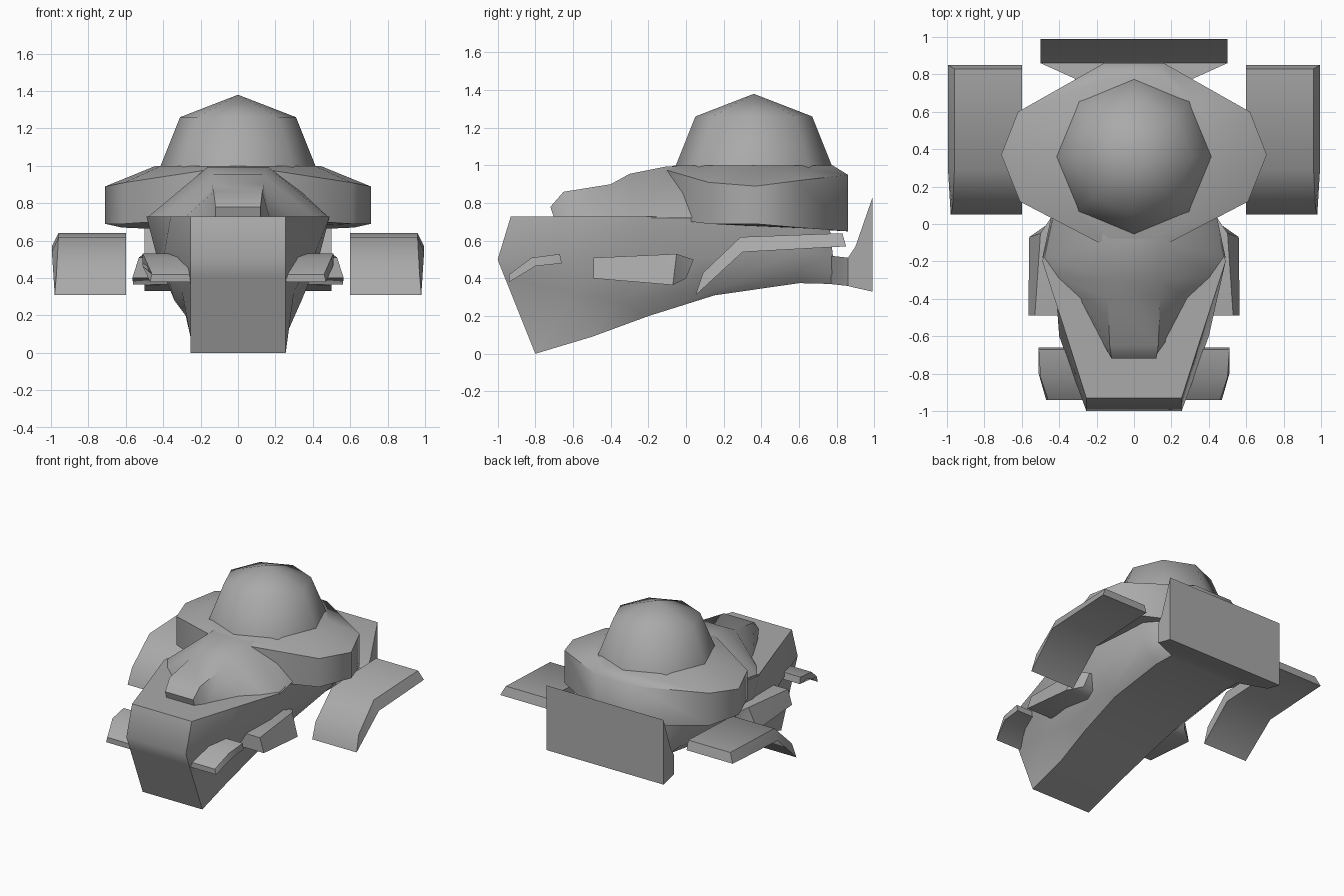
import bpy, bmesh, math
from mathutils import Vector

cube = bpy.data.objects.get("Cube")
if cube:
    bpy.data.objects.remove(cube, do_unlink=True)

grey = bpy.data.materials.new("plain_grey")
grey.use_nodes = True
COLOUR = (0.4, 0.4, 0.4, 1)
grey.diffuse_color = COLOUR
grey.node_tree.nodes["Principled BSDF"].inputs["Base Color"].default_value = COLOUR


def finish(name, bm, angle=50):
    bmesh.ops.recalc_face_normals(bm, faces=bm.faces)
    mesh = bpy.data.meshes.new(name)
    bm.to_mesh(mesh)
    bm.free()
    obj = bpy.data.objects.new(name, mesh)
    bpy.context.collection.objects.link(obj)
    mesh.materials.append(grey)
    bpy.ops.object.select_all(action='DESELECT')
    obj.select_set(True)
    bpy.context.view_layer.objects.active = obj
    bpy.ops.object.shade_smooth_by_angle(angle=math.radians(angle))
    return obj


def bridge(bm, a, b):
    n = len(a)
    for i in range(n):
        bm.faces.new((a[i], a[(i + 1) % n], b[(i + 1) % n], b[i]))


def mirrored_loft(name, sections, angle=50):
    """Skin half sections, listed bottom to top, mirrored across x = 0."""
    bm = bmesh.new()
    rings = []
    for half in sections:
        pts = list(half) + [(-x, y, z) for x, y, z in reversed(half)]
        rings.append([bm.verts.new(p) for p in pts])
    for a, b in zip(rings, rings[1:]):
        bridge(bm, a, b)
    for r in (rings[0], rings[-1]):
        for i in range(len(r) // 2 - 1):
            bm.faces.new((r[i], r[i + 1], r[-2 - i], r[-1 - i]))
    return finish(name, bm, angle)


def side_slab(name, profile, inner, angle=50):
    """Slab on each side; profile holds y, z and the outer x."""
    for side, s in (("left", 1), ("right", -1)):
        bm = bmesh.new()
        a = [bm.verts.new((s * inner, y, z)) for y, z, x in profile]
        b = [bm.verts.new((s * x, y, z)) for y, z, x in profile]
        bridge(bm, a, b)
        for ring in (a, b):
            bmesh.ops.triangulate(bm, faces=[bm.faces.new(ring)])
        finish(side + "_" + name, bm, angle)


# Wedge hull: keel, chine, waist and deck edge in each section
mirrored_loft("hull", [
    [(.255, -.8, 0), (.255, -.96, .4), (.255, -1, .5), (.255, -.93, .73)],
    [(.255, -.5, .09), (.3, -.6, .33), (.4, -.6, .5), (.36, -.6, .73)],
    [(.28, -.2, .2), (.34, -.37, .28), (.43, -.2, .5), (.49, -.2, .73)],
    [(.3, .15, .31), (.34, .15, .34), (.42, .05, .5), (.43, .05, .73)],
    [(.3, .6, .375), (.38, .6, .45), (.42, .6, .55), (.42, .6, .72)],
    [(.3, .8, .37), (.3, .8, .42), (.3, .78, .52), (.3, .76, .7)],
], 40)

# Sloping canopy on the deck
mirrored_loft("canopy", [
    [(.12, -.7, .72), (.12, -.72, .78)],
    [(.17, -.63, .72), (.13, -.65, .86)],
    [(.29, -.4, .72), (.14, -.4, .9)],
    [(.42, -.28, .72), (.13, -.3, .955)],
    [(.49, -.18, .72), (.16, -.1, .995)],
    [(.43, .1, .72), (.2, .15, .99)],
])

# Faceted collar around the dome
CENTRE = Vector((0, .36, 0))
half = [(.16, .86, .95, .65), (.62, .6, .92, .67), (.71, .37, .89, .69),
        (.61, .12, .91, .69), (.15, -.12, .98, .72)]
outline = half + [(-x, y, t, b) for x, y, t, b in reversed(half)]
bm = bmesh.new()
low = [bm.verts.new((x, y, b)) for x, y, t, b in outline]
rim = [bm.verts.new((x, y, t)) for x, y, t, b in outline]
inner = []
for x, y, t, b in outline:
    p = CENTRE + (Vector((x, y, 0)) - CENTRE).normalized() * .44
    inner.append(bm.verts.new((p.x, p.y, 1)))
bridge(bm, low, rim)
bridge(bm, rim, inner)
bm.faces.new(inner)
bm.faces.new(low)
finish("collar", bm, 65)

# Eight-sided dome
bm = bmesh.new()
rings = []
for radius, z in ((.42, .98), (.41, 1.01), (.31, 1.26)):
    rings.append([bm.verts.new((radius * math.sin(i * math.pi / 4),
                                .36 + radius * math.cos(i * math.pi / 4), z))
                  for i in range(8)])
bridge(bm, rings[0], rings[1])
bridge(bm, rings[1], rings[2])
apex = bm.verts.new((0, .36, 1.38))
for i in range(8):
    bm.faces.new((rings[2][i], rings[2][(i + 1) % 8], apex))
finish("dome", bm, 65)

# Flared tail plate
mirrored_loft("tail_plate", [
    [(.3, .77, .37), (.3, .77, .52)],
    [(.5, .86, .36), (.5, .86, .51)],
    [(.5, .9, .35), (.5, .9, .57)],
    [(.5, .99, .33), (.5, .99, .83)],
])

# Detached bent wing pods
side_slab("wing_pod", [
    (.05, .31, .98), (.09, .43, .97), (.29, .62, .96), (.83, .64, .96),
    (.85, .57, .995), (.3, .54, .995)], .6)

# Small front fins and thicker middle fins
side_slab("front_fin", [
    (-.94, .38, .47), (-.94, .42, .46), (-.82, .51, .5), (-.67, .53, .51),
    (-.66, .48, .51), (-.8, .465, .51)], .2)
side_slab("middle_fin", [
    (-.49, .4, .565), (-.49, .51, .53), (-.05, .53, .5), (.04, .5, .44),
    (0, .4, .46), (-.07, .365, .56)], .2)
